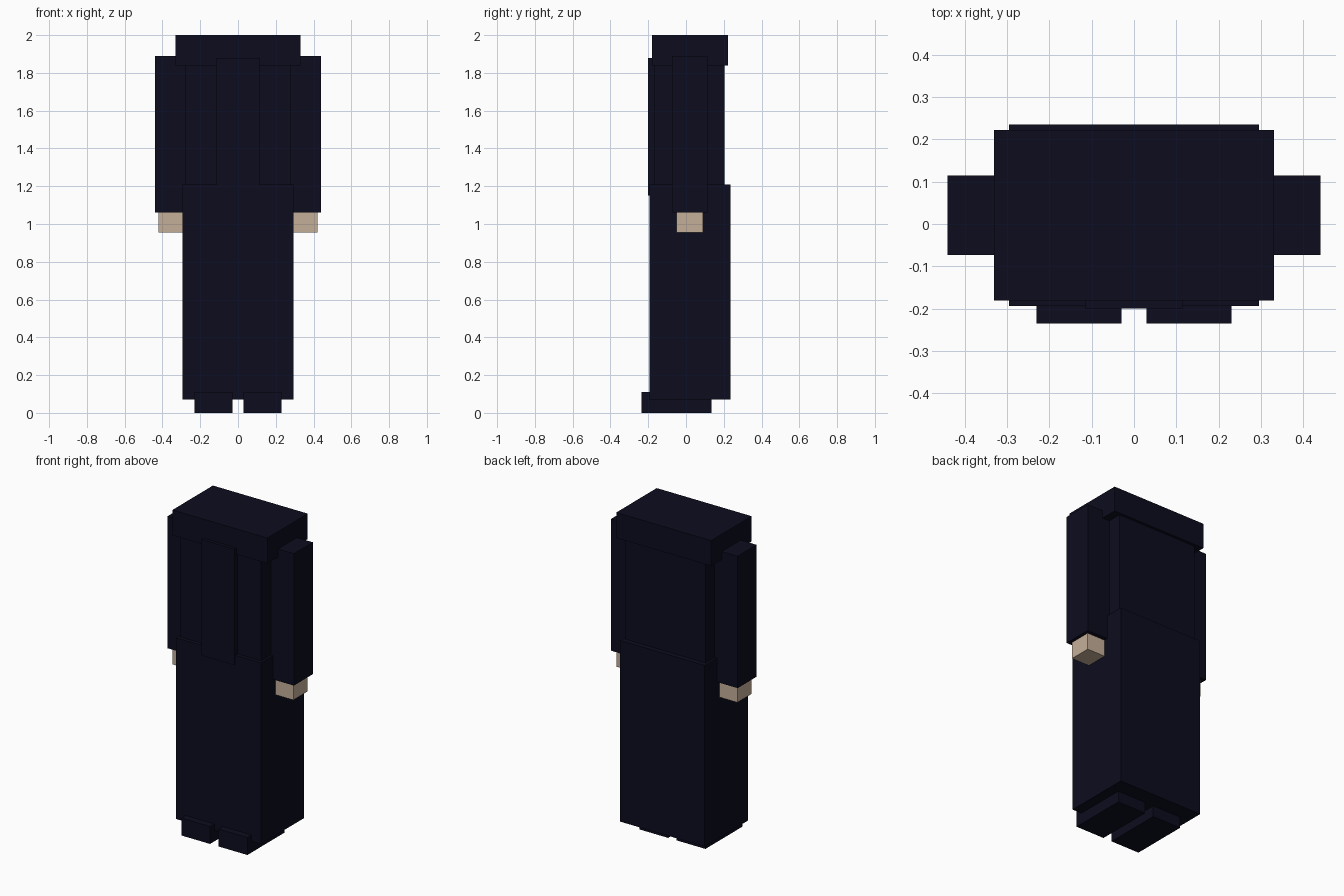
import bpy

if "Cube" in bpy.data.objects:
    bpy.data.objects.remove(bpy.data.objects["Cube"])


def material(name, rgb):
    m = bpy.data.materials.new(name)
    m.diffuse_color = (*rgb, 1.0)
    m.use_nodes = True
    m.node_tree.nodes["Principled BSDF"].inputs["Base Color"].default_value = m.diffuse_color
    return m


NAVY = material("dark navy cloth", (0.0037, 0.0037, 0.0137))
SKIN = material("pale skin", (0.56, 0.43, 0.32))


def box(name, x, y, z, mat):
    """Flat-shaded box from (min, max) ranges on each axis."""
    bpy.ops.mesh.primitive_cube_add(
        size=1, location=[(a + b) / 2 for a, b in (x, y, z)])
    ob = bpy.context.object
    ob.name = name
    ob.scale = [b - a for a, b in (x, y, z)]
    bpy.ops.object.transform_apply(location=False, rotation=False, scale=True)
    ob.data.materials.append(mat)
    return ob


def pair(name, x, y, z, mat):
    """The same box on both sides of the body."""
    box("right_" + name, x, y, z, mat)
    box("left_" + name, (-x[1], -x[0]), y, z, mat)


# Body: long skirt, torso, raised front panel and shoulder yoke
box("skirt", (-0.295, 0.295), (-0.193, 0.235), (0.07, 1.21), NAVY)
box("torso", (-0.28, 0.28), (-0.17, 0.205), (1.15, 1.88), NAVY)
box("front_panel", (-0.115, 0.115), (-0.2, -0.15), (1.15, 1.88), NAVY)
box("shoulder_yoke", (-0.33, 0.33), (-0.18, 0.222), (1.84, 2.0), NAVY)

# Limbs: sleeves, hands and shoes
pair("sleeve", (0.255, 0.44), (-0.073, 0.115), (1.06, 1.89), NAVY)
pair("hand", (0.28, 0.42), (-0.05, 0.09), (0.955, 1.08), SKIN)
pair("shoe", (0.03, 0.23), (-0.235, 0.135), (0.0, 0.11), NAVY)
